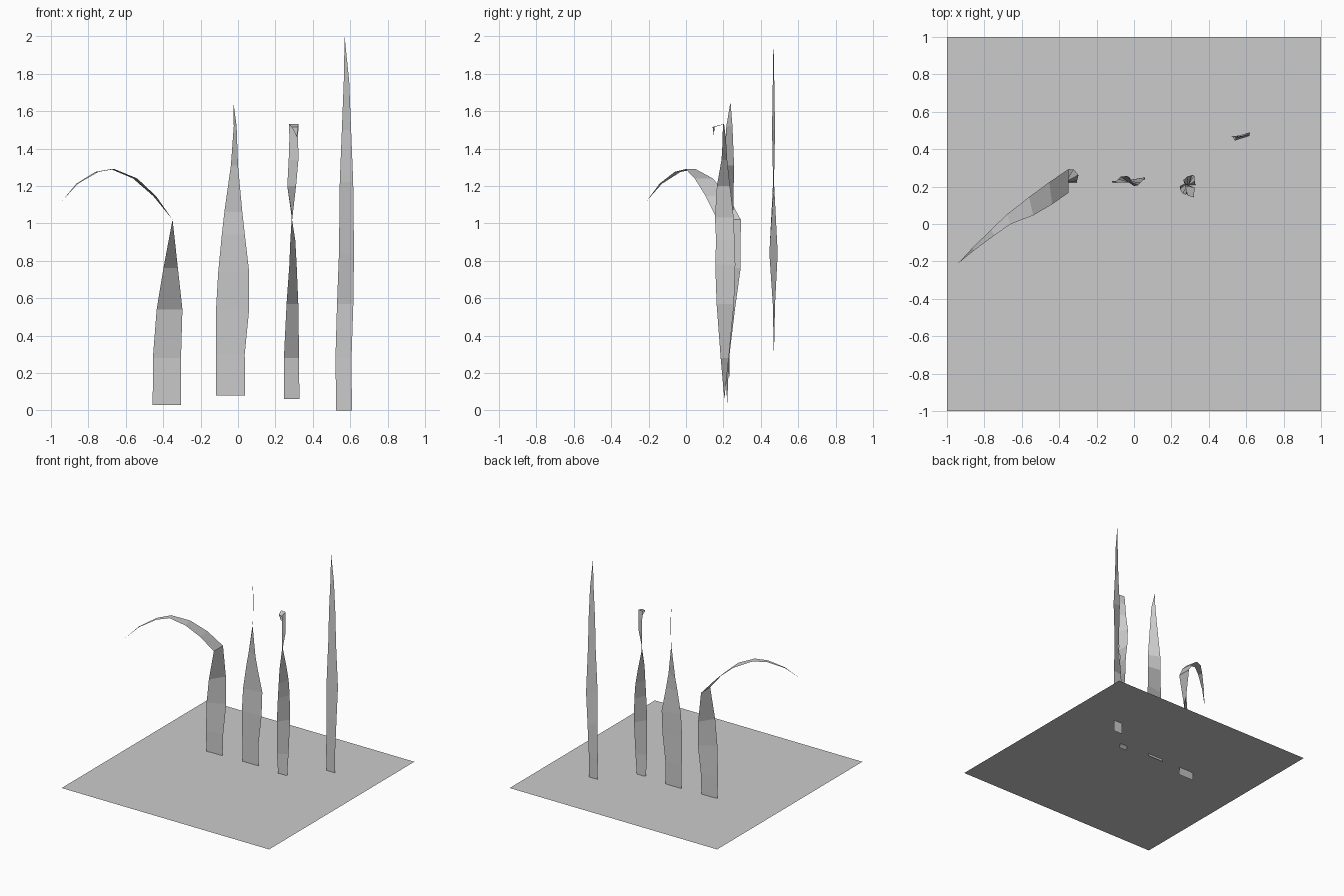
import bpy, bmesh
from math import radians, cos, sin
from mathutils import Vector


def blade(name, rows, tip):
    """Flat twisted strip; each row is x, y, z, half width, twist in degrees."""
    bm = bmesh.new()
    prev = None
    for x, y, z, h, a in rows:
        d = Vector((cos(radians(a)), sin(radians(a)), 0)) * h
        c = Vector((x, y, z))
        pair = (bm.verts.new(c - d), bm.verts.new(c + d))
        if prev:
            bm.faces.new((prev[0], prev[1], pair[1], pair[0]))
        prev = pair
    bm.faces.new((prev[0], prev[1], bm.verts.new(tip)))
    mesh = bpy.data.meshes.new(name)
    bm.to_mesh(mesh)
    bm.free()
    bpy.context.collection.objects.link(bpy.data.objects.new(name, mesh))


# Ground sheet; the blade roots poke slightly through it
bpy.ops.mesh.primitive_plane_add(size=2, location=(0, 0, 0.1))
bpy.context.object.name = "ground"

# Drooping blade on the left
blade("grass_blade_bent", [
    (-.38, .22, .03, .076, 0), (-.38, .22, .28, .076, 8),
    (-.366, .225, .54, .078, 28), (-.36, .23, .76, .073, 58),
    (-.35, .23, 1.02, .063, 90), (-.445, .165, 1.145, .06, 97),
    (-.55, .095, 1.24, .05, 103), (-.67, .025, 1.29, .028, 110),
    (-.755, -.045, 1.275, .018, 118), (-.86, -.135, 1.212, .008, 125),
], (-.94, -.21, 1.12))

# Broad upright blade
blade("grass_blade_broad", [
    (-.04, .23, .08, .078, 0), (-.041, .23, .3, .077, 2),
    (-.029, .23, .54, .089, 6), (-.023, .235, .74, .084, 10),
    (-.025, .23, .94, .062, -8), (-.025, .23, 1.06, .053, -25),
    (-.019, .23, 1.31, .033, -55), (-.015, .232, 1.52, .018, -65),
], (-.025, .238, 1.65))

# Strongly twisted blade with a curled tip
blade("grass_blade_twisted", [
    (.287, .205, .06, .041, 0), (.286, .207, .28, .046, 28),
    (.291, .21, .57, .056, 56), (.294, .21, .78, .057, 70),
    (.293, .21, .91, .051, 75), (.289, .205, 1.03, .05, 92),
    (.287, .2, 1.2, .042, 124), (.297, .205, 1.34, .03, 150),
    (.298, .205, 1.45, .025, 160), (.298, .2, 1.53, .025, 172),
    (.304, .147, 1.515, .018, 165),
], (.315, .15, 1.46))

# Tall slender blade
blade("grass_blade_tall", [
    (.567, .47, 0, .042, 0), (.564, .47, .28, .043, 0),
    (.573, .47, .57, .044, 8), (.58, .468, .84, .046, 29),
    (.58, .468, 1.22, .036, 4), (.58, .468, 1.5, .026, 18),
    (.58, .468, 1.76, .015, 15),
], (.57, .468, 2.0))
